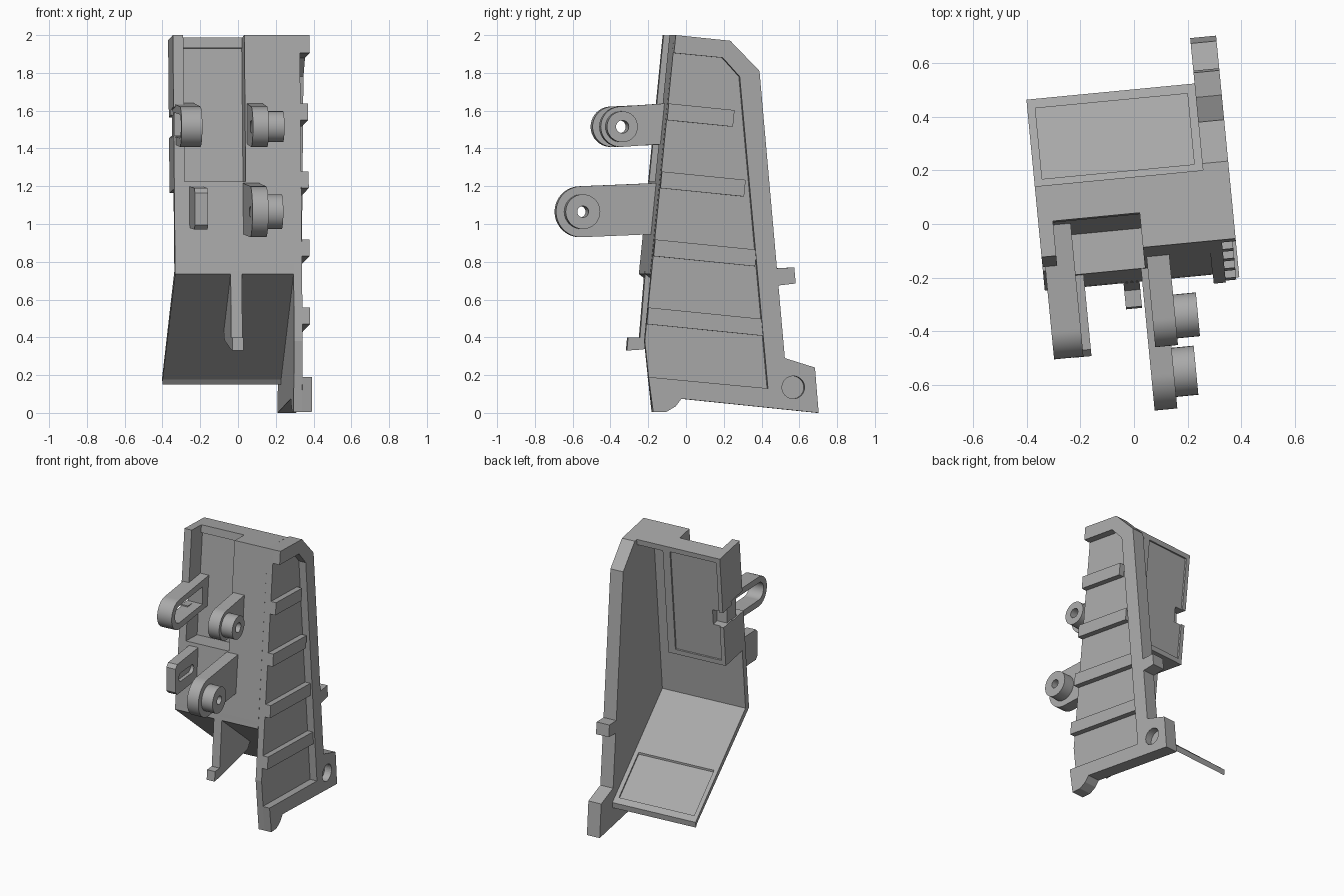
import bpy, bmesh, math

cube = bpy.data.objects.get("Cube")
if cube:
    bpy.data.objects.remove(cube, do_unlink=True)

YAW = math.radians(5.5)
LEAN = 0.1  # backward lean of the front panel

grey = bpy.data.materials.new("light_grey")
grey.use_nodes = True
grey.diffuse_color = (0.4, 0.4, 0.4, 1)
grey.node_tree.nodes["Principled BSDF"].inputs["Base Color"].default_value = (0.4, 0.4, 0.4, 1)


def prism(name, x0, x1, profile):
    """Extrude a (depth, height) outline sideways from x0 to x1."""
    bm = bmesh.new()
    a = [bm.verts.new((x0, y, z)) for y, z in profile]
    b = [bm.verts.new((x1, y, z)) for y, z in profile]
    bm.faces.new(a)
    bm.faces.new(b[::-1])
    n = len(a)
    for i in range(n):
        j = (i + 1) % n
        bm.faces.new((a[j], a[i], b[i], b[j]))
    bmesh.ops.recalc_face_normals(bm, faces=bm.faces)
    mesh = bpy.data.meshes.new(name)
    bm.to_mesh(mesh)
    bm.free()
    mesh.materials.append(grey)
    obj = bpy.data.objects.new(name, mesh)
    obj.rotation_euler.z = YAW
    bpy.context.collection.objects.link(obj)
    return obj


def leaning(d, h):
    """Point d behind the front surface, at height h along it."""
    return (-0.09 + d - LEAN * (2 - h), h - LEAN * d)


def slab(name, x0, x1, d0, d1, h0, h1):
    corners = [(d0, h0), (d1, h0), (d1, h1), (d0, h1)]
    return prism(name, x0, x1, [leaning(*c) for c in corners])


def arc(cy, cz, r, start=0, end=360, n=32):
    full = end - start == 360
    steps = n if full else n + 1
    angles = [math.radians(start + (end - start) * i / n) for i in range(steps)]
    return [(cy + r * math.cos(t), cz + r * math.sin(t)) for t in angles]


def cut(obj, cutter):
    cutter.hide_render = True
    bpy.context.view_layer.update()
    mod = obj.modifiers.new("cut", "BOOLEAN")
    mod.operation = "DIFFERENCE"
    mod.solver = "EXACT"
    mod.object = cutter
    with bpy.context.temp_override(object=obj, active_object=obj, selected_objects=[obj]):
        bpy.ops.object.modifier_apply(modifier=mod.name)
    bpy.data.objects.remove(cutter, do_unlink=True)


def smooth(obj):
    bpy.ops.object.select_all(action="DESELECT")
    obj.select_set(True)
    bpy.context.view_layer.objects.active = obj
    bpy.ops.object.shade_smooth_by_angle(angle=math.radians(30))


# Side plate: thin web, raised rim and ribs
outline = [(-0.09, 2), (0.2, 1.97), (0.355, 1.81), (0.49, 0.29), (0.65, 0.24), (0.67, 0),
           (-0.06, 0.075), (-0.09, 0.035), (-0.14, 0.005), (-0.21, 0.005), (-0.25, 0.38)]
recess = [(-0.235, 0.19), (0.4, 0.13), (0.25, 1.78), (0.16, 1.88), (-0.1, 1.905)]
INNER, WEB, OUTER = 0.275, 0.32, 0.372
prism("side_plate", INNER, WEB, outline)
rim = prism("side_rim", WEB, OUTER, outline[:-1] + recess)
cut(rim, prism("foot_hole_cutter", WEB - 0.02, 0.4, arc(0.535, 0.135, 0.06)))
for i in range(4):
    h = 0.47 + 0.36 * i
    back = 0.645 - 0.095 * i
    slab(f"rib_{i + 1}", WEB, 0.36, 0, back - 0.01, h, h + 0.088)
prism("rear_peg", INNER, OUTER, [(0.44, 0.675), (0.46, 0.675), (0.548, 0.685), (0.54, 0.77), (0.44, 0.765)])

# Front panel, top cap and the open pocket box
LEFT, DIV, BOX = -0.355, 0.025, 0.08
slab("front_panel_right", DIV, INNER, 0, 0.045, 0.74, 2.0)
slab("front_panel_lower", LEFT, DIV, 0, 0.045, 0.74, 1.22)
slab("top_cap", DIV, INNER, 0, 0.265, 1.96, 2.0)
slab("pocket_floor", LEFT, BOX, 0, 0.265, 1.19, 1.225)
slab("pocket_divider", DIV, BOX, 0, 0.265, 1.2, 2.0)
slab("pocket_lip", -0.3, DIV, 0.13, 0.16, 1.945, 2.0)
back_wall = slab("pocket_back", LEFT, DIV + 0.055, 0.15, 0.265, 1.19, 2.0)
cut(back_wall, slab("back_inset_cutter", -0.325, 0.055, 0.253, 0.3, 1.225, 1.965))
cut(back_wall, slab("back_notch_cutter", -0.4, -0.27, 0.1, 0.3, 1.48, 1.59))
slab("left_flange_upper", LEFT, -0.3, 0, 0.16, 1.62, 2.0)
slab("left_flange_lower", LEFT, -0.3, 0, 0.16, 1.2, 1.47)

# Ramp sloping down to the back, with a shallow inset
top, low = (-0.2, 0.775), (0.5, 0.19)
ramp = prism("ramp", LEFT, INNER, [(-0.216, 0.735), (-0.212, 0.785), top, low, (0.495, 0.15), (0.475, 0.178)])


def on_ramp(y, lift):
    t = (y - top[0]) / (low[0] - top[0])
    return (y, top[1] + t * (low[1] - top[1]) + lift)


cut(ramp, prism("ramp_inset_cutter", -0.325, 0.245,
                [on_ramp(0.2, -0.014), on_ramp(0.465, -0.014), on_ramp(0.465, 0.1), on_ramp(0.2, 0.1)]))

# Fin with a small hook under the panel
prism("centre_fin", -0.06, 0.0, [(-0.216, 0.75), (-0.245, 0.4), (-0.308, 0.4), (-0.314, 0.33),
                                (-0.24, 0.335), (0.13, 0.385), (0.17, 0.44)])


# Right-hand lugs with hollow bosses
def lug_profile(cy, cz, r, root, rise):
    return arc(cy, cz, r, 90, 270) + [(root, cz - r + rise), (root, cz + r + rise)]


for name, x0, x1, x2, cy, cz, r, boss_r, hole_r, root in (
        ("upper", 0.035, 0.12, 0.205, -0.358, 1.515, 0.107, 0.082, 0.034, -0.11),
        ("lower", 0.01, 0.095, 0.178, -0.565, 1.065, 0.135, 0.092, 0.03, -0.16)):
    lug = prism(f"{name}_lug", x0, x1, lug_profile(cy, cz, r, root, 0.017))
    boss = prism(f"{name}_boss", x1, x2, arc(cy, cz, boss_r))
    for part in (lug, boss):
        cut(part, prism("lug_hole_cutter", x0 - 0.05, x2 + 0.05, arc(cy, cz, hole_r)))
        smooth(part)

# Left slotted loop
loop = prism("slotted_loop", -0.345, -0.235, lug_profile(-0.367, 1.515, 0.107, 0.06, 0.02))
slot = arc(-0.367, 1.517, 0.062, 90, 270) + [(-0.06, 1.465), (-0.06, 1.59)]
cut(loop, prism("slot_cutter", -0.4, -0.2, slot))
smooth(loop)

# Left lower paddle with a groove on its inner face
paddle = prism("lower_paddle", -0.275, -0.205, [(-0.16, 0.98), (-0.16, 1.2), (-0.45, 1.19),
                                               (-0.475, 1.165), (-0.475, 0.995), (-0.45, 0.97)])
cut(paddle, prism("groove_cutter", -0.23, -0.15,
                  arc(-0.4, 1.08, 0.03, 90, 270, 12) + arc(-0.26, 1.08, 0.03, -90, 90, 12)))
